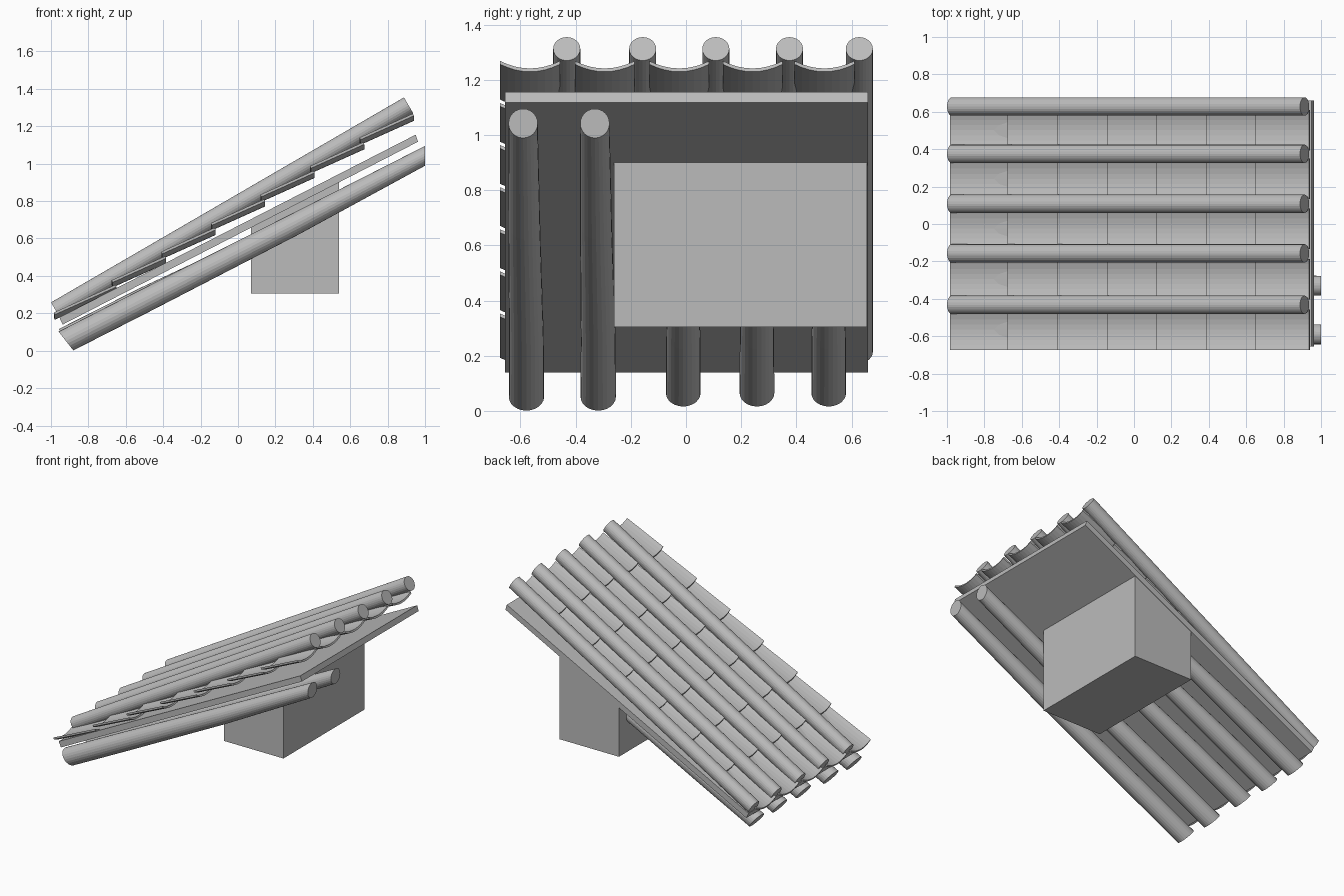
import bpy
import bmesh
from math import cos, sin, pi, radians
from mathutils import Vector

old = bpy.data.objects.get("Cube")
if old:
    bpy.data.objects.remove(old, do_unlink=True)

grey = bpy.data.materials.new("plain_grey")
grey.use_nodes = True
GREY = (0.5, 0.5, 0.5, 1)
grey.diffuse_color = GREY
grey.node_tree.nodes["Principled BSDF"].inputs["Base Color"].default_value = GREY


def finish(name, bm):
    """Turn a bmesh into a named grey object."""
    bmesh.ops.recalc_face_normals(bm, faces=bm.faces)
    mesh = bpy.data.meshes.new(name)
    bm.to_mesh(mesh)
    bm.free()
    mesh.materials.append(grey)
    obj = bpy.data.objects.new(name, mesh)
    bpy.context.collection.objects.link(obj)
    return obj


def pole(name, stations, sides=24):
    """Loft circles; each station is (x, y, z, radius, tilt in degrees)."""
    bm = bmesh.new()
    rings = []
    for x, y, z, r, tilt in stations:
        up = Vector((-sin(radians(tilt)), 0, cos(radians(tilt))))
        side = Vector((0, 1, 0))
        rings.append([bm.verts.new(Vector((x, y, z)) + side * r * cos(a) + up * r * sin(a))
                      for a in (2 * pi * i / sides for i in range(sides))])
    for lo, hi in zip(rings, rings[1:]):
        for i in range(sides):
            j = (i + 1) % sides
            bm.faces.new((lo[i], lo[j], hi[j], hi[i]))
    bm.faces.new(rings[0])
    bm.faces.new(rings[-1])
    return finish(name, bm)


def prism(name, profile, y0, y1):
    """Extrude an x-z profile along y."""
    bm = bmesh.new()
    face = bm.faces.new([bm.verts.new((x, y0, z)) for x, z in profile])
    out = bmesh.ops.extrude_face_region(bm, geom=[face])
    verts = [v for v in out["geom"] if isinstance(v, bmesh.types.BMVert)]
    bmesh.ops.translate(bm, verts=verts, vec=(0, y1 - y0, 0))
    return finish(name, bm)


def trough_tile(name, yc, low, high, half=0.108, sag=0.027, thick=0.012, cuts=8):
    """A shallow, upward-open curved tile running from low to high (x, z)."""
    bm = bmesh.new()
    grid = []
    for x, z in (low, high):
        row = []
        for i in range(cuts + 1):
            t = 2 * i / cuts - 1
            row.append(bm.verts.new((x, yc + half * t, z - sag * (1 - t * t))))
        grid.append(row)
    for i in range(cuts):
        bm.faces.new((grid[0][i], grid[0][i + 1], grid[1][i + 1], grid[1][i]))
    out = bmesh.ops.extrude_face_region(bm, geom=bm.faces[:])
    verts = [v for v in out["geom"] if isinstance(v, bmesh.types.BMVert)]
    bmesh.ops.translate(bm, verts=verts, vec=(0.005, 0, -thick))
    return finish(name, bm)


# Sloping roof board
prism("roof_board", [(-0.955, 0.178), (-0.937, 0.14), (0.962, 1.117), (0.95, 1.155)],
      -0.655, 0.66)

# Support block, its top cut to the board's slope
prism("support_block", [(0.07, 0.305), (0.54, 0.305), (0.54, 0.905), (0.07, 0.665)],
      -0.26, 0.655)

# Round ridge poles on top
ridges = [-0.432, -0.157, 0.108, 0.375, 0.628]
for n, y in enumerate(ridges, 1):
    pole(f"ridge_pole_{n}", [(-0.975, y, 0.216, 0.049, 30), (0.912, y, 1.312, 0.049, 30)])

# Overlapping rows of curved tiles between the poles
valleys = [-0.565] + [(a + b) / 2 for a, b in zip(ridges, ridges[1:])]
for row in range(7):
    top = (0.935 - 0.265 * (6 - row), 1.268 - 0.1525 * (6 - row))
    run = 0.33 if row == 0 else 0.285
    low = (top[0] - run, top[1] - run * 0.45)
    for n, y in enumerate(valleys, 1):
        trough_tile(f"tile_row_{row + 1}_{n}", y, low, top)

# Tapered rafters beneath: two full length, three stopping at the block
for n, y in enumerate((-0.578, -0.318), 1):
    pole(f"long_rafter_{n}", [(-0.92, y, 0.052, 0.064, 38), (-0.5, y, 0.266, 0.063, 28),
                              (0.3, y - 0.008, 0.674, 0.058, 27),
                              (1.0, y - 0.012, 1.042, 0.053, 0)])
for n, y in enumerate((-0.01, 0.257, 0.517), 1):
    pole(f"short_rafter_{n}", [(-0.92, y, 0.066, 0.063, 38), (-0.5, y, 0.278, 0.062, 28),
                               (0.08, y, 0.562, 0.055, 0)])
